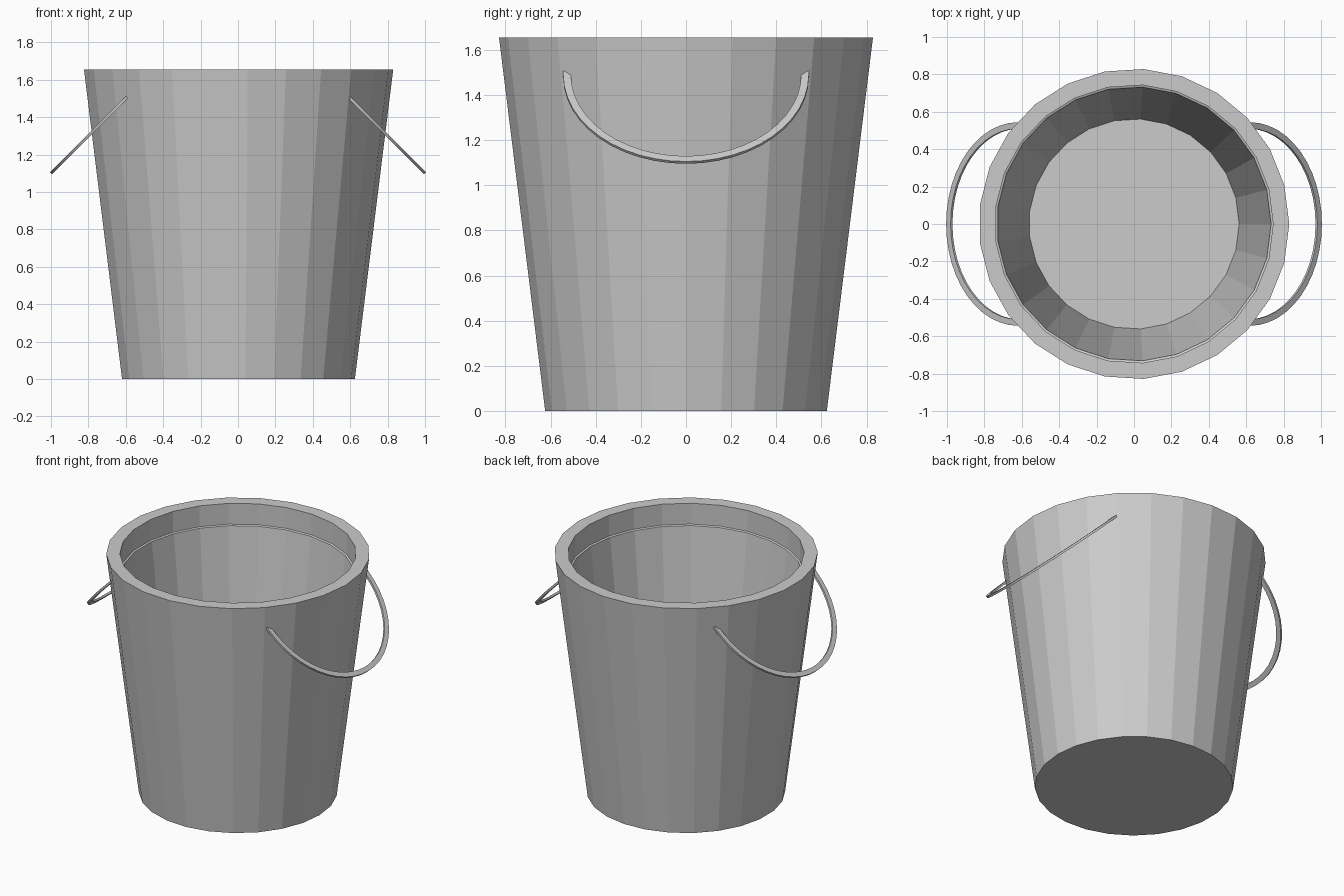
import bpy, bmesh, math
from mathutils import Vector

if "Cube" in bpy.data.objects:
    bpy.data.objects.remove(bpy.data.objects["Cube"])

SIDES = 25


def finish(name, bm):
    bmesh.ops.recalc_face_normals(bm, faces=bm.faces[:])
    me = bpy.data.meshes.new(name)
    bm.to_mesh(me)
    bm.free()
    ob = bpy.data.objects.new(name, me)
    bpy.context.collection.objects.link(ob)
    return ob


def bridge(bm, a, b):
    n = len(a)
    for i in range(n):
        j = (i + 1) % n
        bm.faces.new((a[i], a[j], b[j], b[i]))


# Bucket body: lathed (radius, height) profile, outside bottom to inside floor
profile = [(0.625, 0), (0.83, 1.655), (0.744, 1.655),
           (0.744, 1.51), (0.733, 1.505), (0.562, 0.08)]
bm = bmesh.new()
rings = []
for r, z in profile:
    rings.append([bm.verts.new((r * math.cos(math.tau * i / SIDES),
                                r * math.sin(math.tau * i / SIDES), z))
                  for i in range(SIDES)])
for a, b in zip(rings, rings[1:]):
    bridge(bm, a, b)
bm.faces.new(rings[0])
bm.faces.new(rings[-1])
finish("bucket_body", bm)


# Handles: flat half-ring bands hanging outward at 45 degrees
def handle(name, side, radius=0.527, width=0.034, thick=0.014, steps=24):
    centre = Vector((0.615 * side, 0, 1.485))
    out = Vector((side, 0, -1)).normalized()
    normal = Vector((side, 0, 1)).normalized()
    across = Vector((0, 1, 0))
    # Arc stations, with short straight ends sunk into the wall
    stations = [(-math.pi / 2, -0.03)]
    stations += [(-math.pi / 2 + math.pi * i / steps, 0) for i in range(steps + 1)]
    stations += [(math.pi / 2, -0.03)]
    bm = bmesh.new()
    loops = []
    for ang, shift in stations:
        radial = out * math.cos(ang) + across * math.sin(ang)
        mid = centre + radial * radius + out * shift
        loops.append([bm.verts.new(mid + radial * (u * width / 2) + normal * (v * thick / 2))
                      for u, v in ((-1, -1), (1, -1), (1, 1), (-1, 1))])
    for a, b in zip(loops, loops[1:]):
        bridge(bm, a, b)
    bm.faces.new(loops[0])
    bm.faces.new(loops[-1])
    return finish(name, bm)


handle("right_handle", 1)
handle("left_handle", -1)
